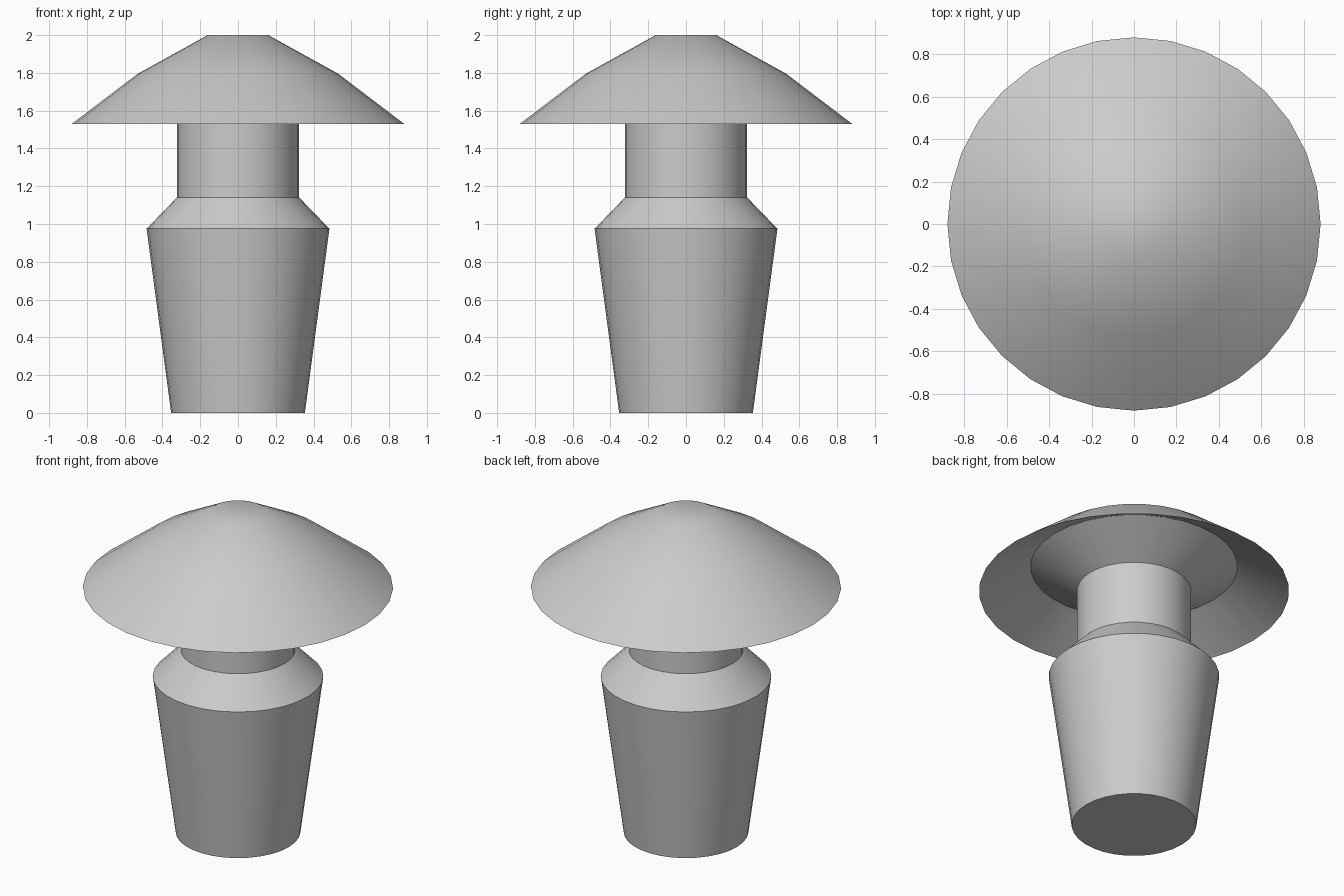
import bpy, bmesh
from math import cos, sin, pi, radians

if "Cube" in bpy.data.objects:
    bpy.data.objects.remove(bpy.data.objects["Cube"])

SIDES = 32


def lathe(name, profile, close_start=False, close_end=False):
    """Revolve (radius, z) points, listed bottom-inside to top-outside, around z."""
    bm = bmesh.new()
    rings = [[bm.verts.new((r * cos(2 * pi * i / SIDES), r * sin(2 * pi * i / SIDES), z))
              for i in range(SIDES)] for r, z in profile]
    for low, high in zip(rings, rings[1:]):
        for i in range(SIDES):
            j = (i + 1) % SIDES
            bm.faces.new((low[i], low[j], high[j], high[i]))
    if close_start:
        bm.faces.new(rings[0][::-1])
    if close_end:
        bm.faces.new(rings[-1])
    mesh = bpy.data.meshes.new(name)
    bm.to_mesh(mesh)
    bm.free()
    obj = bpy.data.objects.new(name, mesh)
    bpy.context.collection.objects.link(obj)
    bpy.ops.object.select_all(action='DESELECT')
    obj.select_set(True)
    bpy.context.view_layer.objects.active = obj
    bpy.ops.object.shade_smooth_by_angle(angle=radians(30))
    return obj


# Tapered base with sloped shoulder and straight neck
lathe("base_and_neck",
      [(0.354, 0), (0.484, 0.975), (0.324, 1.14), (0.324, 1.532)],
      close_start=True)

# Wide cap: funnel underside up from the neck, down to the rim, then over the top
lathe("cap",
      [(0.324, 1.532), (0.588, 1.69), (0.88, 1.53), (0.53, 1.796), (0.16, 2.0)],
      close_end=True)
